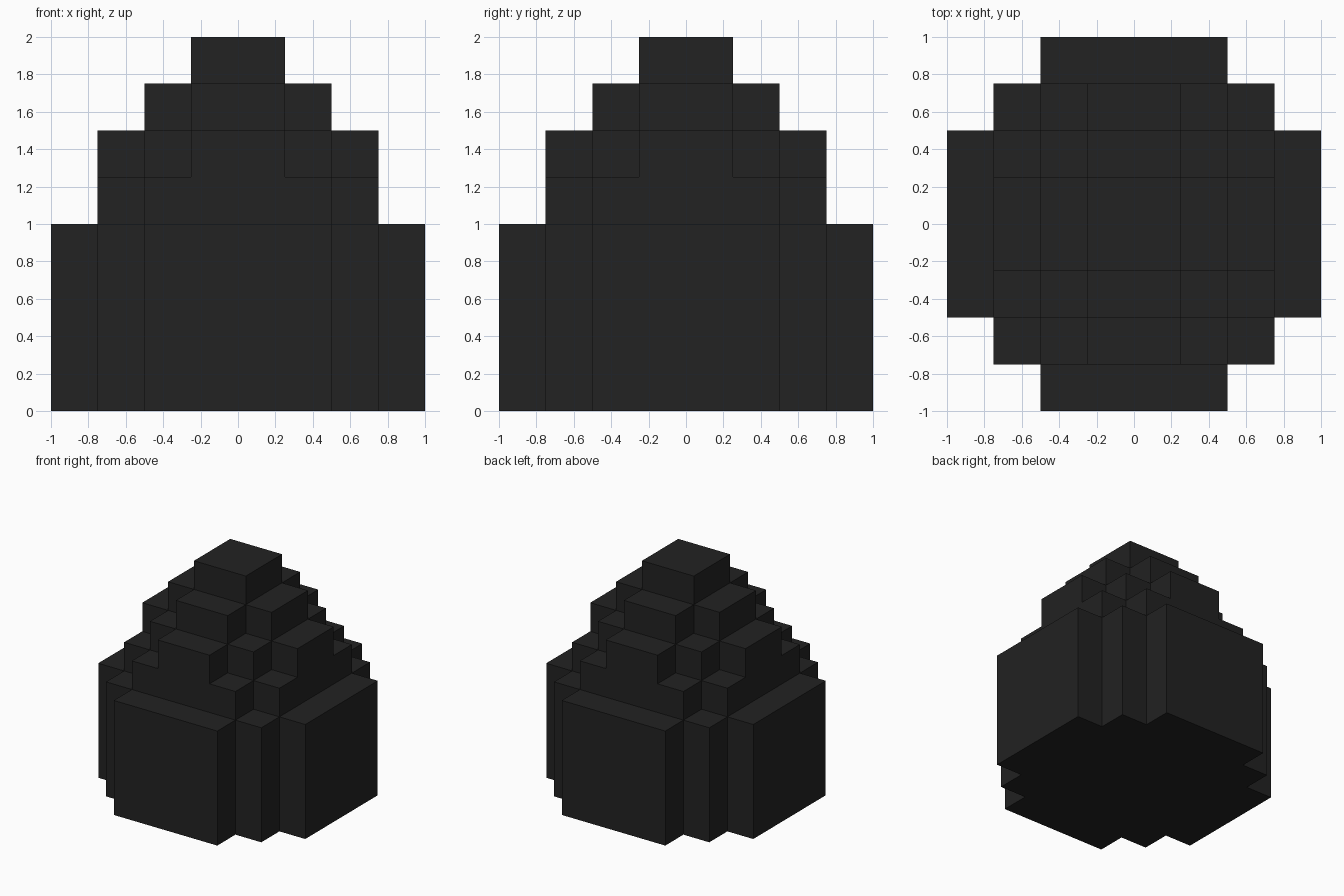
import bpy, bmesh, math

cube = bpy.data.objects.get("Cube")
if cube:
    bpy.data.objects.remove(cube, do_unlink=True)

U = 0.25  # block size

# One dark shell colour
charcoal = bpy.data.materials.new("charcoal")
charcoal.use_nodes = True
colour = (0.016, 0.016, 0.016, 1)
charcoal.diffuse_color = colour
bsdf = charcoal.node_tree.nodes["Principled BSDF"]
bsdf.inputs["Base Color"].default_value = colour
bsdf.inputs["Roughness"].default_value = 0.9

# Tiers: name, bottom, top (in blocks), half widths of the rows outward from the middle
TIERS = [
    ("base_tier", 0, 4, (4, 4, 3, 2)),
    ("lower_tier", 4, 5, (3, 3, 2)),
    ("middle_tier", 5, 6, (3, 2, 1)),
    ("upper_tier", 6, 7, (2, 1)),
    ("top_block", 7, 8, (1,)),
]


def plan(rows):
    """Cells of a stepped plan, mirrored in x and y."""
    cells = set()
    for j, half in enumerate(rows):
        for i in range(-half, half):
            cells |= {(i, j), (i, -j - 1)}
    return cells


def build_tier(name, z0, z1, cells, above):
    """Outer walls, the exposed ledge, and an underside for the lowest tier."""
    bm = bmesh.new()

    def face(*points):
        bm.faces.new([bm.verts.new([c * U for c in p]) for p in points])

    for x, y in sorted(cells):
        corners = [(x, y), (x + 1, y), (x + 1, y + 1), (x, y + 1)]
        if (x, y) not in above:
            face(*[(*c, z1) for c in corners])
        if z0 == 0:
            face(*[(*c, z0) for c in reversed(corners)])
        for k, (dx, dy) in enumerate([(0, -1), (1, 0), (0, 1), (-1, 0)]):
            if (x + dx, y + dy) not in cells:
                a, b = corners[k], corners[(k + 1) % 4]
                face((*a, z0), (*b, z0), (*b, z1), (*a, z1))

    # Weld the blocks and merge flat areas
    bmesh.ops.remove_doubles(bm, verts=bm.verts, dist=0.001)
    bmesh.ops.dissolve_limit(bm, angle_limit=math.radians(1),
                             verts=bm.verts, edges=bm.edges)
    mesh = bpy.data.meshes.new(name)
    bm.to_mesh(mesh)
    bm.free()
    mesh.materials.append(charcoal)
    bpy.context.collection.objects.link(bpy.data.objects.new(name, mesh))


# Stack the tiers
plans = [plan(t[3]) for t in TIERS] + [set()]
for n, (name, z0, z1, _) in enumerate(TIERS):
    build_tier(name, z0, z1, plans[n], plans[n + 1])
